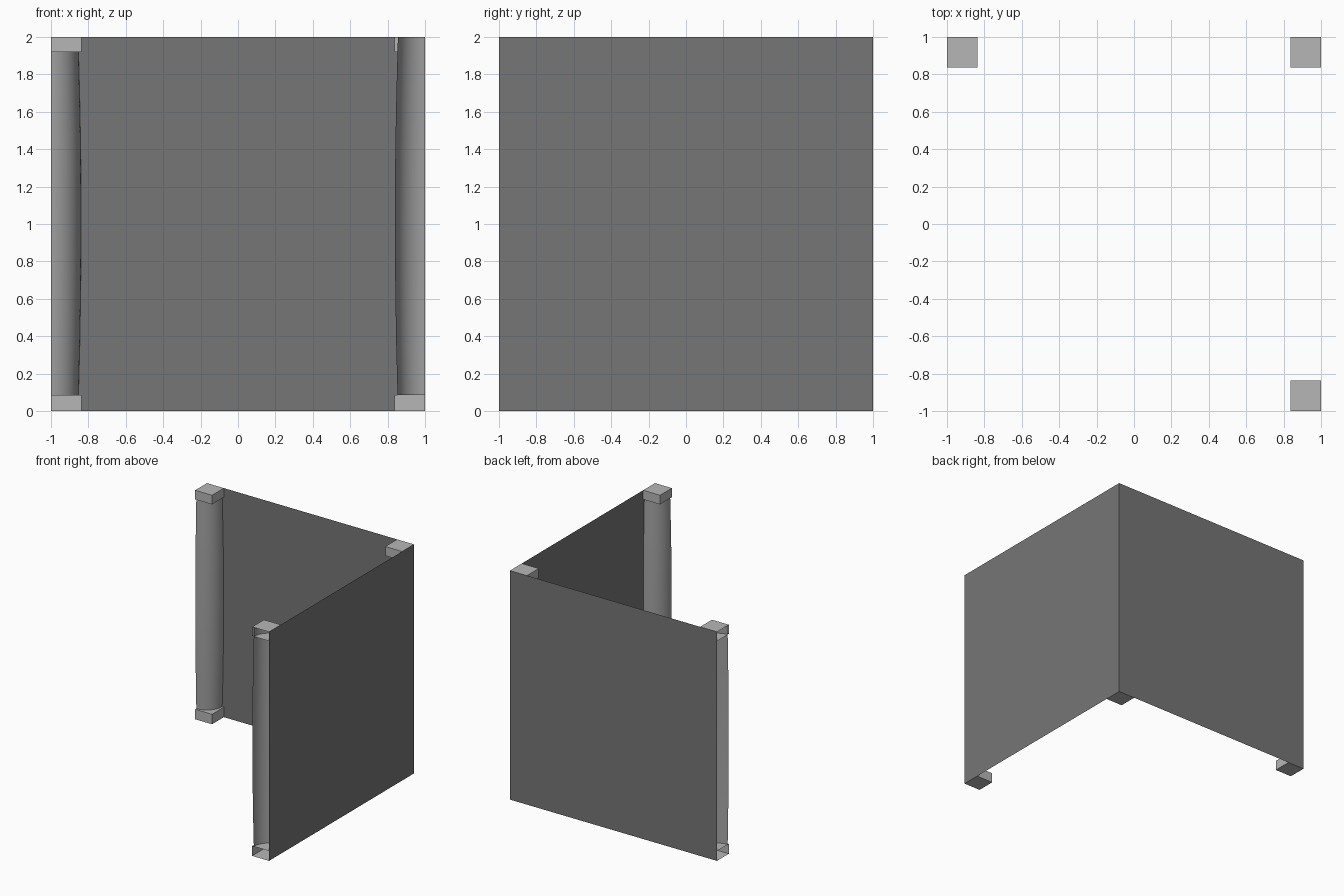
import bpy, math

if "Cube" in bpy.data.objects:
    bpy.data.objects.remove(bpy.data.objects["Cube"])

def material(name, v):
    m = bpy.data.materials.new(name)
    m.diffuse_color = (v, v, v, 1)
    m.use_nodes = True
    m.node_tree.nodes["Principled BSDF"].inputs["Base Color"].default_value = m.diffuse_color
    return m

WALL = material("dark grey wall", 0.18)
SHAFT = material("mid grey shaft", 0.36)
BLOCK = material("light grey block", 0.47)

def mesh_object(name, verts, faces, mat, smooth=False):
    me = bpy.data.meshes.new(name)
    me.from_pydata(verts, [], faces)
    me.materials.append(mat)
    for p in me.polygons:
        p.use_smooth = smooth
    ob = bpy.data.objects.new(name, me)
    bpy.context.collection.objects.link(ob)
    return ob

def wind(faces, sx, sy):
    # keep normals outward when a corner is mirrored
    return faces if sx * sy > 0 else [f[::-1] for f in faces]

W = 0.163      # block width

# corner block: top, bottom and the two room-side faces, open against the walls
def block(name, sx, sy, z0, z1):
    pts = [(1, 1), (1 - W, 1), (1 - W, 1 - W), (1, 1 - W)]
    verts = [(sx * x, sy * y, z) for z in (z0, z1) for x, y in pts]
    faces = [(3, 2, 1, 0), (4, 5, 6, 7), (1, 2, 6, 5), (2, 3, 7, 6)]
    mesh_object(name, verts, wind(faces, sx, sy), BLOCK)

# quarter-round shaft with a slight swelling, centred on the corner
def shaft(name, sx, sy, n=16):
    profile = [(0.087, 0.147), (0.35, 0.154), (0.65, 0.159), (1.0, 0.161),
               (1.4, 0.159), (1.7, 0.153), (2.0, 0.145)]
    verts, faces = [], []
    for z, r in profile:
        for i in range(n + 1):
            a = math.pi / 2 * i / n
            verts.append((sx * (1 - r * math.cos(a)), sy * (1 - r * math.sin(a)), z))
    for j in range(len(profile) - 1):
        for i in range(n):
            a = j * (n + 1) + i
            faces.append((a, a + 1, a + n + 2, a + n + 1))
    mesh_object(name, verts, wind(faces, sx, sy), SHAFT, True)

# two thin walls
mesh_object("back_wall", [(-1, 1, 0), (1, 1, 0), (1, 1, 2), (-1, 1, 2)], [(0, 1, 2, 3)], WALL)
mesh_object("right_wall", [(1, 1, 0), (1, -1, 0), (1, -1, 2), (1, 1, 2)], [(0, 1, 2, 3)], WALL)

# three corner columns
for label, sx, sy in (("back_left", -1, 1), ("back_right", 1, 1), ("front_right", 1, -1)):
    block(label + "_base", sx, sy, 0, 0.087)
    block(label + "_capital", sx, sy, 1.92, 2)
    shaft(label + "_shaft", sx, sy)
